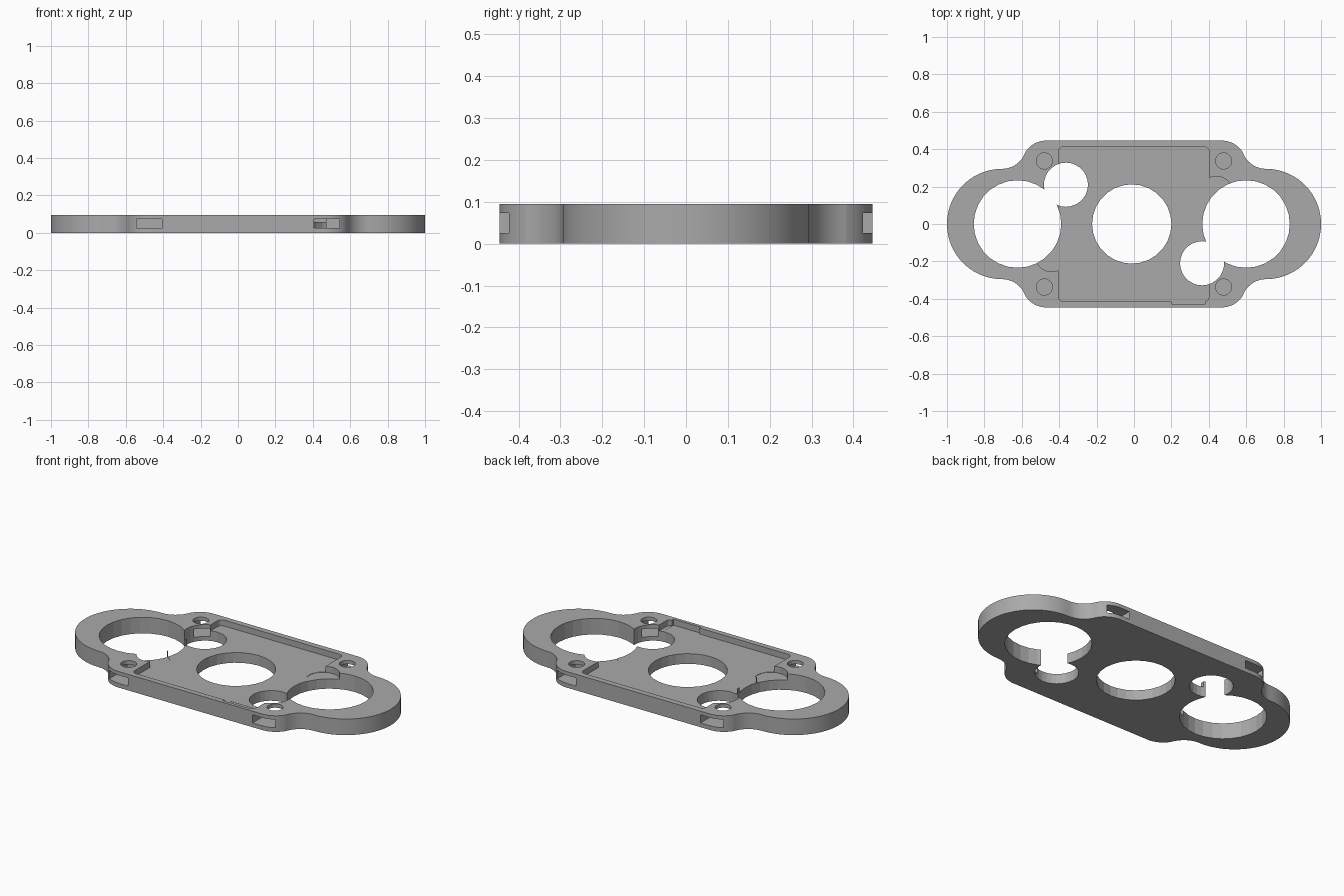
import bpy, bmesh
from math import pi, sin, cos, radians, atan2

if "Cube" in bpy.data.objects:
    bpy.data.objects.remove(bpy.data.objects["Cube"])

HEIGHT = 0.095
FLOOR = 0.06      # level of the shallow pocket

grey = bpy.data.materials.new("plain_grey")
grey.use_nodes = True
colour = (0.4, 0.4, 0.4, 1)
grey.diffuse_color = colour
grey.node_tree.nodes["Principled BSDF"].inputs["Base Color"].default_value = colour


def arc(cx, cy, r, start, end, steps):
    angles = [start + (end - start) * i / steps for i in range(steps + 1)]
    return [(cx + r * cos(a), cy + r * sin(a)) for a in angles]


def prism(name, points, z0, z1):
    """Upright solid from a counter-clockwise outline."""
    bm = bmesh.new()
    face = bm.faces.new([bm.verts.new((x, y, z0)) for x, y in points])
    top = bmesh.ops.extrude_face_region(bm, geom=[face])["geom"]
    bmesh.ops.translate(bm, vec=(0, 0, z1 - z0),
                        verts=[v for v in top if isinstance(v, bmesh.types.BMVert)])
    bmesh.ops.recalc_face_normals(bm, faces=bm.faces)
    mesh = bpy.data.meshes.new(name)
    bm.to_mesh(mesh)
    bm.free()
    mesh.materials.append(grey)
    obj = bpy.data.objects.new(name, mesh)
    bpy.context.collection.objects.link(obj)
    return obj


def box_outline(x0, x1, y0, y1, r=0.0):
    if not r:
        return [(x0, y0), (x1, y0), (x1, y1), (x0, y1)]
    corners = [(x1 - r, y1 - r), (x0 + r, y1 - r), (x0 + r, y0 + r), (x1 - r, y0 + r)]
    return [p for i, (x, y) in enumerate(corners)
            for p in arc(x, y, r, i * pi / 2, (i + 1) * pi / 2, 5)]


# Plate outline: round end, concave fillet, convex shoulder, mirrored to all quarters
end_x, end_r, fillet = 0.705, 0.295, 0.13
shoulder = (0.47, 0.446 - fillet)
hollow = (end_x, end_r + fillet)
tilt = atan2(hollow[1] - shoulder[1], hollow[0] - shoulder[0])
quarter = arc(end_x, 0, end_r, 0, pi / 2, 20)
quarter += arc(*hollow, fillet, -pi / 2, tilt - pi, 10)[1:]
quarter += arc(*shoulder, fillet, tilt, pi / 2, 10)[1:]
half = quarter + [(-x, y) for x, y in reversed(quarter)]
outline = half + [(x, -y) for x, y in reversed(half[1:-1])]
plate = prism("base_plate", outline, 0, HEIGHT)


def cut(points, z0, z1):
    cutter = prism("cutter", points, z0, z1)
    cutter.hide_render = True
    mod = plate.modifiers.new("cut", 'BOOLEAN')
    mod.operation = 'DIFFERENCE'
    mod.solver = 'EXACT'
    mod.object = cutter
    bpy.context.view_layer.objects.active = plate
    bpy.ops.object.modifier_apply(modifier=mod.name)
    bpy.data.objects.remove(cutter)


def cut_round(x, y, r, z0=-0.1, z1=0.2, sides=28):
    cut(arc(x, y, r, 0, 2 * pi, sides)[:-1], z0, z1)


# Shallow central pocket with its side recesses
cut(box_outline(-0.404, 0.401, -0.414, 0.412, 0.025), FLOOR, 0.2)
cut(box_outline(0.2, 0.38, -0.427, -0.35), FLOOR - 0.001, 0.2)
for s in (-1, 1):
    cut_round(0.44 * s, 0.165 * s, 0.09, FLOOR - 0.002)

# Large openings and the smaller ones that break into them
for x, r in ((-0.623, 0.234), (-0.012, 0.212), (0.599, 0.234)):
    cut_round(x, 0, r)
for s in (-1, 1):
    cut_round(0.364 * s, -0.21 * s, 0.118)

# Side slots with a screw hole down into each
for sx in (-1, 1):
    for sy in (-1, 1):
        xs = sorted((sx * 0.407, sx * 0.543))
        ys = sorted((sy * 0.26, sy * 0.6))
        cut(box_outline(*xs, *ys), 0.025, 0.073)
        cut_round(sx * 0.479, sy * 0.337, 0.043, 0.05, 0.2, 24)

bpy.ops.object.select_all(action='DESELECT')
plate.select_set(True)
bpy.context.view_layer.objects.active = plate
bpy.ops.object.shade_smooth_by_angle(angle=radians(10))
